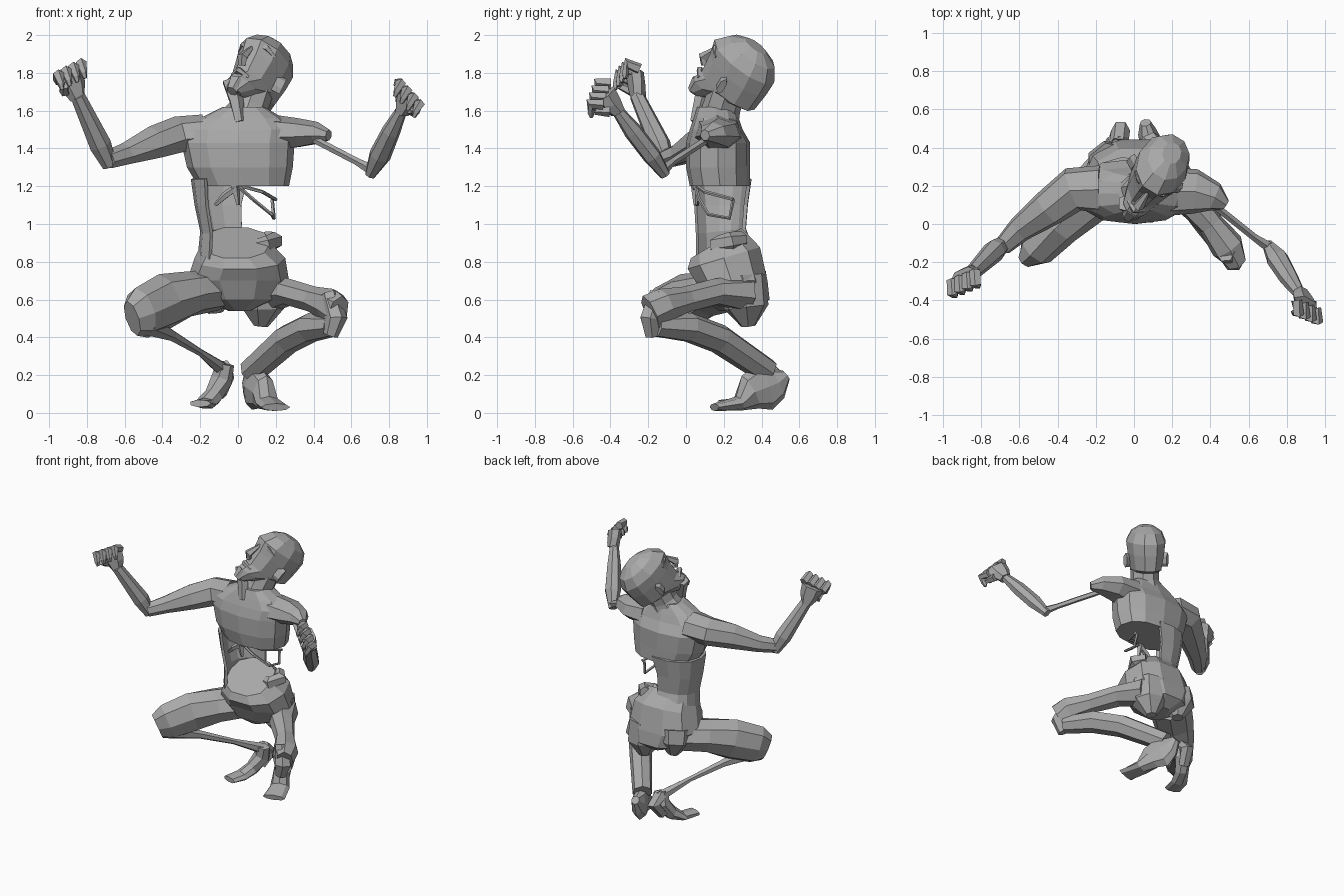
import bpy, bmesh, math
from mathutils import Vector, Matrix

ACROSS = Vector.Fill(3, 0)
ACROSS.x = 1
UPWARD = Vector.Fill(3, 0)
UPWARD.z = 1

cube = bpy.data.objects.get("Cube")
if cube:
    bpy.data.objects.remove(cube)

grey = bpy.data.materials.new("ashen grey")
grey.use_nodes = True
grey.diffuse_color = (.4, .4, .4, 1)
grey.node_tree.nodes["Principled BSDF"].inputs["Base Color"].default_value = grey.diffuse_color


def skin(name, rings, closed=True):
    """Bridge a list of point rings into one flat-shaded mesh."""
    bm = bmesh.new()
    loops = [[bm.verts.new(point) for point in ring] for ring in rings]
    count = len(loops[0])
    for low, high in zip(loops, loops[1:]):
        for i in range(count if closed else count - 1):
            j = (i + 1) % count
            bm.faces.new((low[i], low[j], high[j], high[i]))
    if closed:
        bm.faces.new(loops[0][::-1])
        bm.faces.new(loops[-1])
    bmesh.ops.recalc_face_normals(bm, faces=bm.faces)
    mesh = bpy.data.meshes.new(name)
    bm.to_mesh(mesh)
    bm.free()
    mesh.materials.append(grey)
    obj = bpy.data.objects.new(name, mesh)
    bpy.context.collection.objects.link(obj)
    return obj


def limb(name, *stations, sides=7, hint=UPWARD, frame=Matrix()):
    """Tube through stations of x, y, z, radius along hint, radius across."""
    centres = [Vector(station[:3]) for station in stations]
    rings = []
    for i, station in enumerate(stations):
        before = centres[max(i - 1, 0)]
        after = centres[min(i + 1, len(centres) - 1)]
        along = (after - before).normalized()
        u = (hint - along * hint.dot(along)).normalized() * station[3]
        v = along.cross(u).normalized() * station[-1]
        angles = [math.tau * k / sides for k in range(sides)]
        rings.append([frame @ (centres[i] + u * math.cos(a) + v * math.sin(a)) for a in angles])
    return skin(name, rings)


def stack(name, *rows, sides=12, start=0, sweep=math.tau, closed=True, frame=Matrix(), box=.85):
    """Level rings of z, centre x, centre y, half width, half depth and a slope to the back."""
    rings = []
    for z, centre_x, centre_y, width, depth, *slope in rows:
        ring = []
        for k in range(sides):
            angle = start + sweep * k / (sides if closed else sides - 1)
            c, s = math.cos(angle), math.sin(angle)
            x = math.copysign(abs(c) ** box, c) * width
            y = math.copysign(abs(s) ** box, s) * depth
            ring.append(frame @ Vector((centre_x + x, centre_y + y, z + sum(slope) * y)))
        rings.append(ring)
    return skin(name, rings, closed)


# Torso: rib cage, torn belly wall, hips
stack("chest",
      (1.2, .03, .18, .24, .16), (1.3, .01, .17, .28, .17), (1.43, 0, .17, .3, .17),
      (1.5, .01, .16, .3, .14), (1.56, .02, .16, .22, .12), (1.62, .03, .16, .11, .1))
belly = stack("belly_wall",
              (1.24, -.02, .17, .22, .17), (1.1, -.04, .17, .18, .15),
              (.96, -.03, .17, .16, .14, .1), (.86, -.03, .18, .17, .15, .4),
              sides=7, start=math.radians(-130), sweep=math.radians(-155), closed=False)
wall = belly.modifiers.new("wall", "SOLIDIFY")
wall.thickness = .02
wall.offset = 0
stack("hips",
      (.9, -.01, .16, .18, .14, .6), (.82, .01, .2, .24, .2, .3), (.7, 0, .24, .27, .2),
      (.6, .01, .27, .2, .18), (.54, .01, .27, .06, .1), sides=10)
for side_name, sign, low in (("left", 1, .46), ("right", -1, .53)):
    limb(side_name + "_buttock",
         (sign * .12, .3, .72, .13), (sign * .13, .32, low + .1, .12), (sign * .12, .33, low, .04), hint=ACROSS)

# Bare ribs and gut in the wound
limb("upper_rib", (.02, .06, 1.2, .01), (.13, .1, 1.17, .01), (.2, .25, 1.13, .01), sides=5)
limb("lower_rib", (0, .05, 1.2, .01), (.08, .07, 1.13, .01), (.18, .12, 1.05, .01),
     (.19, .23, 1.03, .01), (.18, .25, 1.13, .01), sides=5, hint=ACROSS)
limb("breastbone_tip", (-.02, .05, 1.23, .03), (0, .05, 1.1, .01), sides=5, hint=ACROSS)
limb("torn_strip", (0, .05, 1.2, .02), (-.07, .05, 1.15, .02), (-.12, .06, 1.1, .01), sides=5)
limb("gut", (.04, .22, .87, .03), (.16, .17, .89, .05), (.19, .24, .91, .05), (.14, .3, .92, .04), sides=6)

# Neck and head
limb("neck", (.03, .17, 1.54, .14, .11), (.06, .19, 1.62, .1), (.1, .23, 1.74, .1), sides=8, hint=ACROSS)
limb("throat", (.01, .05, 1.54, .03), (-.01, .08, 1.65, .04), (-.04, .11, 1.76, .05), sides=5, hint=ACROSS)
up = Vector((.4, .5, .8)).normalized()
side = Vector((.35, .7, -.6)).cross(up).normalized()
back = up.cross(side)
head = Matrix((side, back, up)).transposed().to_4x4()
head.translation = (.12, .27, 1.8)
stack("head",
      (-.24, 0, -.14, .04, .04), (-.17, 0, -.09, .08, .1), (-.11, 0, .01, .11, .18),
      (0, 0, .01, .13, .19), (.08, 0, 0, .14, .2), (.15, 0, .01, .11, .15),
      (.19, 0, .01, .05, .07), sides=10, frame=head, box=.95)
limb("nose", (0, -.17, .04, .01), (0, -.21, -.06, .03), (0, -.18, -.09, .02), sides=5, hint=ACROSS, frame=head)
limb("lips", (-.05, -.15, -.14, .01), (0, -.19, -.13, .02), (.05, -.15, -.14, .01), sides=5, frame=head)
limb("chin", (0, -.15, -.18, .05), (0, -.16, -.25, .03), sides=6, hint=ACROSS, frame=head)
for sign in (-1, 1):
    limb("brow", (sign * .02, -.17, .05, .01), (sign * .07, -.15, .06, .02), (sign * .11, -.1, .04, .01),
         sides=5, frame=head)
    limb("ear", (sign * .11, 0, -.05, .05, .02), (sign * .15, .03, -.05, .05, .02), sides=6, frame=head)

# Arms
limb("right_upper_arm", (-.18, .18, 1.48, .1, .13), (-.32, .18, 1.47, .1, .12), (-.45, .08, 1.43, .09, .1),
     (-.6, -.03, 1.37, .06, .07), (-.69, -.12, 1.34, .05))
limb("right_forearm", (-.68, -.1, 1.31, .04), (-.73, -.14, 1.42, .06), (-.79, -.2, 1.55, .05),
     (-.85, -.26, 1.68, .04), hint=ACROSS)
limb("left_shoulder", (.18, .17, 1.48, .1, .13), (.32, .17, 1.48, .08, .12), (.42, .14, 1.48, .06, .08),
     (.48, .1, 1.47, .03))
limb("left_arm_bone", (.38, .13, 1.46, .02), (.63, -.07, 1.33, .02), (.72, -.13, 1.28, .03), sides=5)
limb("left_forearm", (.7, -.11, 1.26, .03), (.75, -.18, 1.36, .06, .05), (.81, -.28, 1.49, .05),
     (.87, -.37, 1.61, .03), hint=ACROSS)


def hand(name, wrist, knuckle, spread, curl, drop):
    """Palm with four hooked fingers and a thumb."""
    wrist, knuckle, spread, curl, drop = map(Vector, (wrist, knuckle, spread, curl, drop))
    middle = wrist.lerp(knuckle, .5)
    limb(name + "_palm", (*wrist, .04), (*middle, .07, .04), (*knuckle, .08, .04), sides=6, hint=spread)
    for i in range(4):
        root = knuckle + spread * (i - 1.5) / 3
        bend = root + curl
        tip = bend + drop
        limb(name + "_finger", (*root, .03), (*bend, .03), (*bend.lerp(tip, .6), .02), (*tip, .01),
             sides=5, hint=spread)
    base = middle - spread * .4
    limb(name + "_thumb", (*base, .03), (*(base + curl), .02), (*(base + curl + spread * .3), .01),
         sides=5, hint=spread)


hand("right_hand", wrist=(-.85, -.25, 1.66), knuckle=(-.89, -.27, 1.79),
     spread=(.12, .05, .06), curl=(0, -.07, .03), drop=(.02, -.01, -.08))
hand("left_hand", wrist=(.87, -.36, 1.59), knuckle=(.9, -.42, 1.69),
     spread=(-.1, .04, .11), curl=(.01, -.07, 0), drop=(-.03, .01, -.07))

# Legs
limb("right_thigh", (-.12, .25, .65, .11, .15), (-.26, .12, .63, .12, .14), (-.39, 0, .59, .15, .12),
     (-.51, -.13, .53, .14, .1), (-.56, -.18, .5, .1, .05), sides=8)
limb("right_shin_bone", (-.48, -.13, .47, .06), (-.35, .04, .41, .03), (-.2, .24, .32, .02),
     (-.08, .42, .23, .04), sides=6)
limb("left_thigh", (.17, .32, .63, .1), (.27, .15, .64, .07, .09), (.4, 0, .6, .07),
     (.49, -.12, .57, .09), (.53, -.19, .53, .1, .06))
limb("left_knee", (.48, -.15, .63, .05), (.52, -.19, .5, .06), (.49, -.18, .41, .04), sides=6, hint=ACROSS)
limb("left_shin", (.5, -.16, .46, .06), (.38, .02, .45, .08), (.26, .18, .39, .08), (.07, .43, .22, .07))
limb("left_foot", (.06, .53, .2, .03), (.07, .48, .16, .09, .05), (.09, .42, .14, .13, .06),
     (.13, .34, .11, .1, .06), (.16, .28, .05, .04, .07), (.2, .15, .03, .02, .08), sides=8)
limb("right_foot", (-.07, .41, .26, .05), (-.09, .42, .17, .06), (-.13, .36, .09, .05),
     (-.17, .29, .05, .06, .03), (-.2, .18, .05, .06, .02), hint=ACROSS)
limb("right_heel", (-.08, .42, .24, .05), (-.07, .49, .19, .05), (-.1, .42, .1, .04), sides=6, hint=ACROSS)
